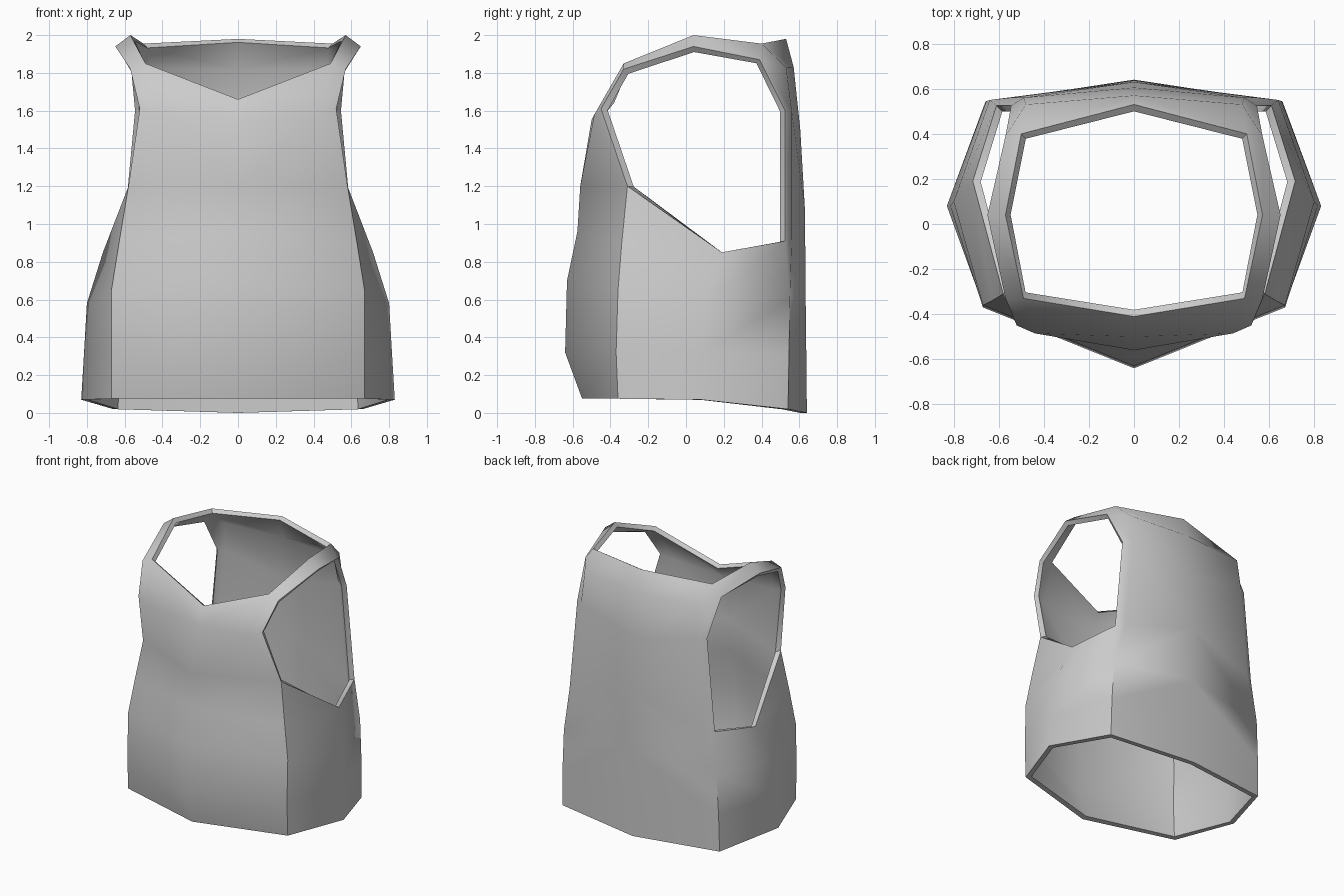
import bpy, bmesh, math

if "Cube" in bpy.data.objects:
    bpy.data.objects.remove(bpy.data.objects["Cube"])

# Half-body horizontal rings: front centre, front side, flank, back side, back centre
rings = [
    [(0, -.55, .075), (.67, -.36, .075), (.83, .08, .07), (.66, .54, .02), (0, .64, 0)],
    [(0, -.64, .32), (.67, -.37, .32), (.815, .08, .32), (.655, .545, .3), (0, .637, .3)],
    [(0, -.63, .70), (.67, -.36, .65), (.80, .10, .58), (.64, .55, .6), (0, .633, .65)],
    [(0, -.575, .96), (.63, -.34, .9), (.715, .19, .85), (.61, .525, .91), (0, .63, 1.07)],
]
# Chest, armhole, strap and neckline control points
pts = {
    "chest": (0, -.56, 1.2), "arm_low": (.58, -.31, 1.2),
    "breast": (0, -.50, 1.55), "breast_side": (.44, -.485, 1.58), "arm_front": (.52, -.45, 1.61),
    "neck_front": (0, -.41, 1.66), "neck_side": (.49, -.33, 1.85), "arm_high": (.57, -.33, 1.82),
    "strap_in": (.57, .04, 2.0), "strap_out": (.65, .04, 1.94),
    "nape_side": (.50, .40, 1.955), "arm_top_back": (.57, .39, 1.87),
    "arm_back": (.545, .525, 1.6), "blade": (.49, .56, 1.6), "blade_low": (.55, .56, .92),
    "yoke": (.48, .53, 1.83), "yoke_mid": (0, .57, 1.83),
    "spine": (0, .605, 1.5), "nape": (0, .53, 1.98),
}
panels = [
    # Front and straps
    ("F3", "S3", "arm_low"),
    ("C3", "F3", "arm_low", "chest"),
    ("chest", "arm_low", "breast_side", "breast"),
    ("arm_low", "arm_front", "breast_side"),
    ("breast", "breast_side", "neck_side", "neck_front"),
    ("breast_side", "arm_front", "arm_high", "neck_side"),
    ("neck_side", "arm_high", "strap_out", "strap_in"),
    ("strap_in", "strap_out", "arm_top_back", "nape_side"),
    # Back
    ("nape_side", "arm_top_back", "yoke"),
    ("nape_side", "yoke", "yoke_mid", "nape"),
    ("arm_top_back", "arm_back", "blade", "yoke"),
    ("yoke", "blade", "spine", "yoke_mid"),
    ("arm_back", "B3", "blade_low", "blade"),
    ("blade", "blade_low", "K3", "spine"),
    ("B2", "blade_low", "B3"),
    ("B2", "K2", "K3", "blade_low"),
]

bm = bmesh.new()
v = {n: bm.verts.new(p) for n, p in pts.items()}
for i, ring in enumerate(rings):
    for n, p in zip("CFSBK", ring):
        v[f"{n}{i}"] = bm.verts.new(p)
# Torso quads between the rings
for i in range(3):
    for a, b in ("CF", "FS", "SB", "BK"):
        if i == 2 and a == "B":
            continue
        bm.faces.new([v[f"{a}{i}"], v[f"{b}{i}"], v[f"{b}{i+1}"], v[f"{a}{i+1}"]])
# Upper garment
for names in panels:
    bm.faces.new([v[n] for n in names])
bmesh.ops.recalc_face_normals(bm, faces=bm.faces)
bm.faces.ensure_lookup_table()
bm.normal_update()
if bm.faces[0].normal.y > 0:
    bmesh.ops.reverse_faces(bm, faces=bm.faces)

mesh = bpy.data.meshes.new("vest")
bm.to_mesh(mesh)
bm.free()
vest = bpy.data.objects.new("vest", mesh)
bpy.context.collection.objects.link(vest)
bpy.context.view_layer.objects.active = vest
vest.select_set(True)

# Mirror, then give the cloth thickness inward
m = vest.modifiers.new("mirror", "MIRROR")
m.use_clip = True
s = vest.modifiers.new("cloth", "SOLIDIFY")
s.thickness = .035
s.offset = -1
s.use_even_offset = True
for name in ("mirror", "cloth"):
    bpy.ops.object.modifier_apply(modifier=name)
bpy.ops.object.shade_smooth_by_angle(angle=math.radians(50))
